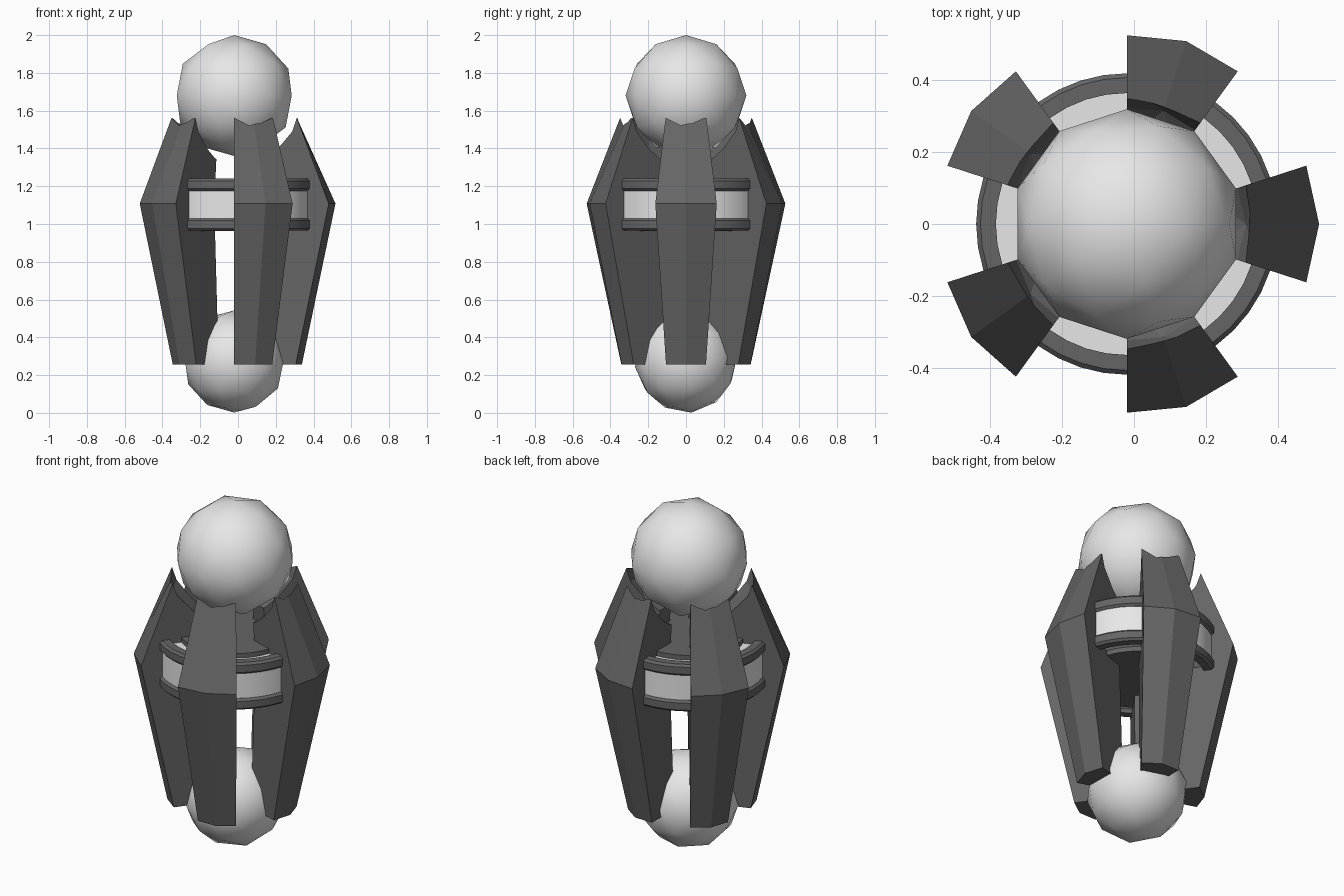
import bpy, bmesh
from math import cos, sin, pi, radians
from mathutils import Vector

cube = bpy.data.objects.get("Cube")
if cube:
    bpy.data.objects.remove(cube, do_unlink=True)

CX = -0.02  # axis of the body


def material(name, value):
    m = bpy.data.materials.new(name)
    m.use_nodes = True
    colour = (value, value, value, 1)
    m.diffuse_color = colour
    bsdf = m.node_tree.nodes["Principled BSDF"]
    bsdf.inputs["Base Color"].default_value = colour
    bsdf.inputs["Roughness"].default_value = 0.6
    return m


light = material("light grey", 0.8)
dark = material("dark grey", 0.13)


def finish(bm, name, mat, z=0.0):
    bmesh.ops.recalc_face_normals(bm, faces=bm.faces)
    mesh = bpy.data.meshes.new(name)
    bm.to_mesh(mesh)
    bm.free()
    ob = bpy.data.objects.new(name, mesh)
    ob.location = (CX, 0, z)
    bpy.context.collection.objects.link(ob)
    mesh.materials.append(mat)
    return ob


def smooth(ob, angle):
    bpy.ops.object.select_all(action='DESELECT')
    ob.select_set(True)
    bpy.context.view_layer.objects.active = ob
    bpy.ops.object.shade_smooth_by_angle(angle=radians(angle))


def ball(name, radius, z, mat):
    bm = bmesh.new()
    bmesh.ops.create_icosphere(bm, subdivisions=2, radius=radius)
    return finish(bm, name, mat, z)


def ring(name, profile, mat, sides=40):
    """Sweep a closed (radius, z) outline around the axis."""
    bm = bmesh.new()
    loops = []
    for i in range(sides):
        a = 2 * pi * i / sides
        loops.append([bm.verts.new((r * cos(a), r * sin(a), z)) for r, z in profile])
    n = len(profile)
    for i in range(sides):
        p, q = loops[i], loops[(i + 1) % sides]
        for j in range(n):
            k = (j + 1) % n
            bm.faces.new((p[j], q[j], q[k], p[k]))
    ob = finish(bm, name, mat)
    smooth(ob, 35)
    return ob


# Upper and lower balls
upper = ball("upper_ball", 0.32, 1.68, light)
lower = ball("lower_ball", 0.272, 0.272, light)
lower.rotation_euler = (radians(6), 0, 0)
smooth(upper, 60)
smooth(lower, 60)

# Cutter that hollows the fin tops into a socket
cutter = ball("socket_cutter", 0.39, 1.68, dark)
cutter.hide_render = True
cutter.hide_viewport = True

# Fins: inner radius, corner radius, ridge radius, height
LEVELS = [(0.14, 0.342, 0.358, 0.255),
          (0.18, 0.526, 0.536, 1.108),
          (0.14, 0.334, 0.310, 1.60)]
HALF = radians(18)


def fin(index):
    turn = radians(72) * index
    bm = bmesh.new()
    loops = []
    for inner, corner, ridge, z in LEVELS:
        section = [(inner, -HALF), (corner, -HALF), (ridge, 0), (corner, HALF), (inner, HALF)]
        loops.append([bm.verts.new((r * cos(a + turn), r * sin(a + turn), z)) for r, a in section])
    for p, q in zip(loops, loops[1:]):
        for j in range(5):
            k = (j + 1) % 5
            bm.faces.new((p[j], p[k], q[k], q[j]))
    bm.faces.new(loops[0])
    bm.faces.new(loops[-1])
    ob = finish(bm, "fin_%d" % (index + 1), dark)
    cut = ob.modifiers.new("socket", 'BOOLEAN')
    cut.operation = 'DIFFERENCE'
    cut.solver = 'EXACT'
    cut.object = cutter


for i in range(5):
    fin(i)

# Rounded clamp rings with a pale band between them
for name, z in (("lower_ring", 0.965), ("upper_ring", 1.175)):
    h, b = 0.065, 0.012
    ring(name, [(0.365, z), (0.42 - b, z), (0.42, z + b), (0.42, z + h - b),
                (0.42 - b, z + h), (0.365, z + h)], dark)
ring("pale_band", [(0.28, 0.99), (0.407, 0.99), (0.407, 1.215), (0.28, 1.215)], light)

# Central hub disc
bm = bmesh.new()
bmesh.ops.create_cone(bm, cap_ends=True, segments=40, radius1=0.3, radius2=0.3, depth=0.28)
smooth(finish(bm, "hub_disc", dark, 1.102), 35)
